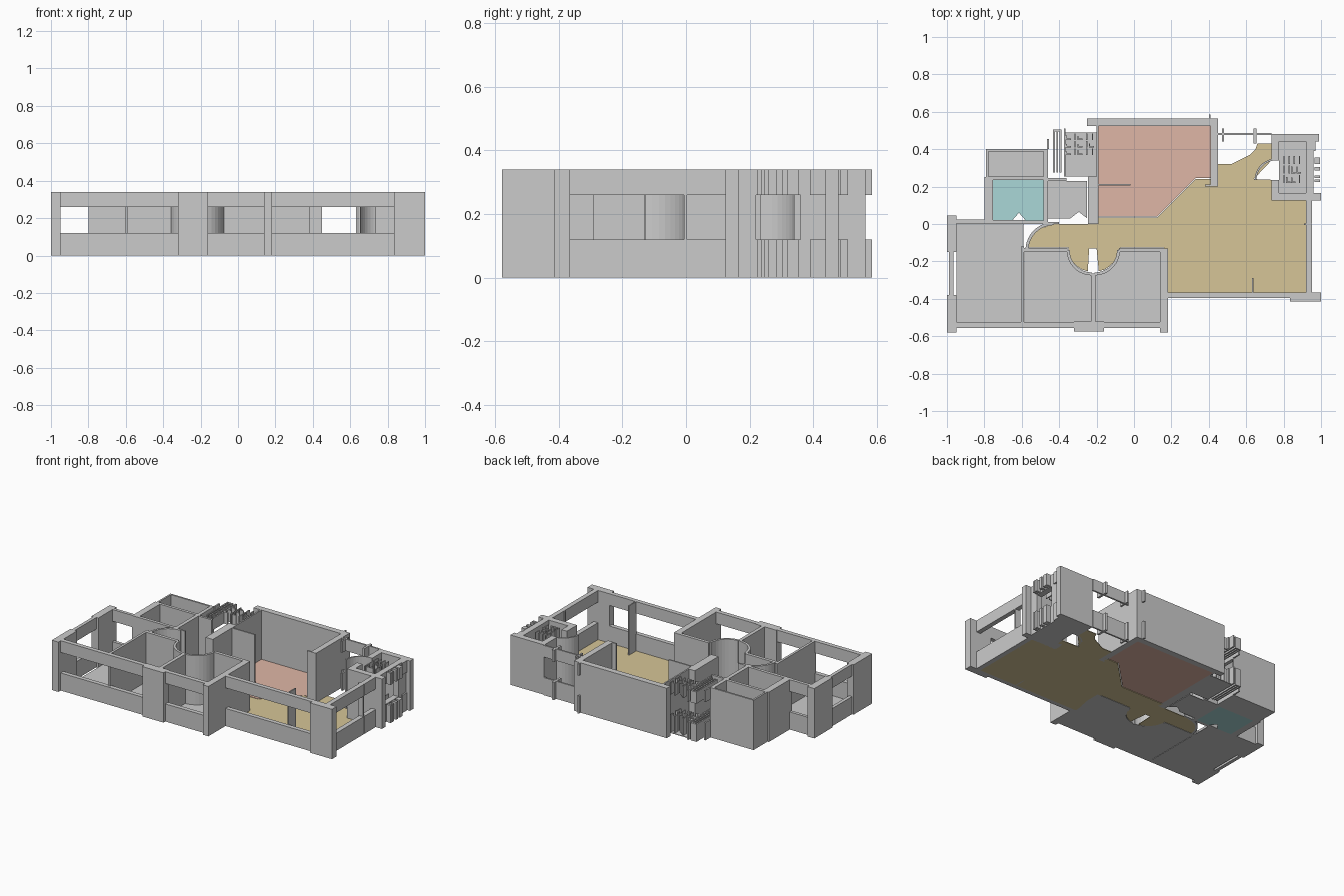
import bpy, bmesh, math, random

random.seed(4)
H, SILL, HEAD = 0.34, 0.12, 0.26      # wall height, window opening bottom and top


def prism(bm, pts, z0, z1):
    """Extrude a plan outline between two heights."""
    if sum(a[0] * b[1] - b[0] * a[1] for a, b in zip(pts, pts[1:] + pts[:1])) < 0:
        pts = pts[::-1]
    low = [bm.verts.new((x, y, z0)) for x, y in pts]
    top = [bm.verts.new((x, y, z1)) for x, y in pts]
    bm.faces.new(low[::-1])
    bm.faces.new(top)
    n = len(pts)
    for i in range(n):
        j = (i + 1) % n
        bm.faces.new((low[i], low[j], top[j], top[i]))


def rect(x0, x1, y0, y1):
    return [(x0, y0), (x1, y0), (x1, y1), (x0, y1)]


def finish(name, bm, color=None):
    me = bpy.data.meshes.new(name)
    bm.to_mesh(me)
    bm.free()
    ob = bpy.data.objects.new(name, me)
    bpy.context.collection.objects.link(ob)
    if color:
        mat = bpy.data.materials.new(name + "_colour")
        mat.diffuse_color = (*color, 1)
        me.materials.append(mat)
    return ob


def walls(name, rects):
    bm = bmesh.new()
    for r in rects:
        prism(bm, rect(*r), 0, H)
    return finish(name, bm)


def windows(name, rects):
    """Sill wall below and header above each opening."""
    bm = bmesh.new()
    for r in rects:
        prism(bm, rect(*r), 0, SILL)
        prism(bm, rect(*r), HEAD, H)
    return finish(name, bm)


def floor(name, pts, color=None):
    bm = bmesh.new()
    prism(bm, pts, 0, 0.004)
    return finish(name, bm, color)


def arc(cx, cy, r, a0, a1, n=9):
    return [(cx + r * math.cos(math.radians(a0 + (a1 - a0) * i / n)),
             cy + r * math.sin(math.radians(a0 + (a1 - a0) * i / n))) for i in range(n + 1)]


def curved_wall(name, cx, cy, r, a0, a1, t=0.016):
    bm = bmesh.new()
    prism(bm, arc(cx, cy, r, a0, a1) + arc(cx, cy, r - t, a1, a0), 0, H)
    return finish(name, bm)


# Floors
floor("left_bedroom_floor", rect(-0.95, -0.59, -0.525, 0.005))
floor("middle_bedroom_floor",
      [(-0.585, -0.525), (-0.225, -0.525), (-0.225, -0.27)] + arc(-0.225, -0.135, 0.135, 270, 187)
      + [(-0.36, -0.15), (-0.585, -0.15)])
floor("right_bedroom_floor",
      [(0.14, -0.525), (-0.21, -0.525), (-0.21, -0.27)] + arc(-0.21, -0.135, 0.135, 270, 353)
      + [(-0.075, -0.15), (0.14, -0.15)])
floor("upper_left_floor", rect(-0.78, -0.48, 0.255, 0.39))
floor("store_floor", [(-0.46, 0.03), (-0.34, 0.03), (-0.295, 0.065), (-0.25, 0.03),
                      (-0.25, 0.23), (-0.46, 0.23)])
floor("stair_floor", rect(-0.37, -0.2, 0.255, 0.49))
floor("right_annex_floor", rect(0.775, 0.92, 0.165, 0.44))
floor("bath_floor", [(-0.755, 0.02), (-0.65, 0.02), (-0.615, 0.06), (-0.58, 0.02),
                     (-0.485, 0.02), (-0.485, 0.235), (-0.755, 0.235)], (0.4, 0.68, 0.68))
floor("kitchen_floor", [(-0.19, 0.04), (0.125, 0.04), (0.33, 0.245), (0.41, 0.245),
                        (0.41, 0.525), (-0.19, 0.525)], (0.74, 0.47, 0.38))
floor("living_floor",
      [(-0.57, -0.125), (-0.35, -0.125)] + arc(-0.225, -0.13, 0.125, 185, 260, 5)
      + [(-0.24, -0.13), (-0.2, -0.13)] + arc(-0.21, -0.13, 0.125, 280, 355, 5)
      + [(-0.07, -0.125), (0.16, -0.125), (0.16, -0.365), (0.925, -0.365), (0.925, 0.125),
         (0.77, 0.13), (0.77, 0.235), (0.64, 0.24), (0.735, 0.34), (0.735, 0.43),
         (0.66, 0.43), (0.65, 0.4), (0.62, 0.37), (0.52, 0.32), (0.45, 0.32), (0.45, 0.24),
         (0.33, 0.24), (0.125, 0.035), (-0.2, 0.035), (-0.2, 0.0), (-0.43, 0.0),
         (-0.52, -0.03), (-0.56, -0.08)], (0.67, 0.56, 0.31))

# Outer walls and corner piers
walls("outer_walls", [
    (-1, -0.95, -0.58, -0.38), (-1, -0.95, -0.15, 0.045),       # left side
    (-0.32, -0.16, -0.575, -0.52), (0.14, 0.182, -0.58, -0.13),  # front piers
    (0.835, 1, -0.415, -0.365),
    (-0.25, 0.41, 0.525, 0.565), (0.41, 0.45, 0.2, 0.565),       # kitchen back and side
    (0.735, 1, 0.125, 0.165), (0.735, 0.99, 0.44, 0.48),         # right annex
    (0.735, 0.775, 0.34, 0.45), (0.735, 0.775, 0.165, 0.235),
    (0.92, 0.96, 0.16, 0.22), (0.92, 0.96, 0.36, 0.45),
    (0.91, 0.95, -0.006, 0.003),
    (-0.8, -0.755, 0.0, 0.25), (-0.8, -0.58, 0.0, 0.022),        # bath
])

# Interior partitions
walls("partitions", [
    (-0.605, -0.588, -0.54, -0.12), (-0.23, -0.206, -0.54, -0.265),
    (-0.588, -0.355, -0.15, -0.128), (-0.08, 0.16, -0.15, -0.128),
    (-0.485, -0.46, 0.0, 0.25), (-0.58, -0.46, 0.0, 0.02),
    (-0.79, -0.46, 0.235, 0.255), (-0.46, -0.36, 0.23, 0.245),
    (-0.79, -0.778, 0.25, 0.4), (-0.79, -0.46, 0.388, 0.4), (-0.485, -0.46, 0.25, 0.29),
    (-0.245, -0.19, 0.0, 0.255), (-0.2, -0.19, 0.255, 0.525),
    (-0.46, -0.4, 0.0, 0.01), (-0.19, -0.02, 0.205, 0.215),
    (0.38, 0.41, 0.2, 0.21), (0.632, 0.64, -0.37, -0.29),
])

# Window walls
windows("window_walls", [
    (-0.95, -0.32, -0.555, -0.525), (-0.16, 0.14, -0.555, -0.525),
    (0.18, 0.835, -0.395, -0.365), (0.92, 0.952, -0.365, -0.004),
    (0.92, 0.952, 0.003, 0.125),
    (-0.988, -0.965, -0.38, -0.15), (-0.95, -0.8, 0.003, 0.025),
    (0.45, 0.735, 0.475, 0.486), (0.40, 0.41, 0.525, 0.585),
    (-0.485, -0.46, 0.29, 0.39), (-0.465, -0.455, 0.4, 0.455),
    (0.92, 0.96, 0.22, 0.36), (0.64, 0.655, 0.43, 0.51), (0.47, 0.48, 0.44, 0.51),
])

# Curved walls beside the doors
curved_wall("hall_curve", -0.43, -0.14, 0.15, 90, 175)
curved_wall("middle_bedroom_curve", -0.225, -0.14, 0.135, 180, 270)
curved_wall("right_bedroom_curve", -0.21, -0.14, 0.135, 270, 360)
curved_wall("annex_door_curve", 0.76, 0.235, 0.115, 90, 180, 0.01)

# Stair screens: parallel slats
windows("stair_slats", [(x, x + 0.009, 0.275, 0.5) for x in (-0.432, -0.415, -0.397)]
        + [(-0.432, -0.388, 0.495, 0.505), (-0.375, -0.366, 0.255, 0.51)])


# Clusters of small broken partition pieces
def cluster(name, x0, x1, y0, y1, nx, ny, maker):
    parts = []
    dx, dy = (x1 - x0) / nx, (y1 - y0) / ny
    for i in range(nx):
        for j in range(ny):
            x, y = x0 + i * dx, y0 + j * dy
            w = 0.007
            if random.random() < 0.5:
                parts.append((x, x + dx * 0.9, y, y + w))
                parts.append((x, x + w, y, y + dy * random.uniform(0.4, 0.8)))
            else:
                parts.append((x + dx * 0.5, x + dx * 0.5 + w, y, y + dy * 0.85))
    maker(name, parts)


cluster("stair_fragments", -0.365, -0.21, 0.37, 0.49, 5, 3, windows)
cluster("annex_fragments", 0.785, 0.895, 0.22, 0.37, 4, 3, windows)
windows("right_fins", [(0.965, 0.995, y, y + d) for y, d in
                       ((0.225, 0.013), (0.245, 0.015), (0.285, 0.02), (0.32, 0.035))])
windows("right_post", [(0.96, 0.97, 0.39, 0.48)])
